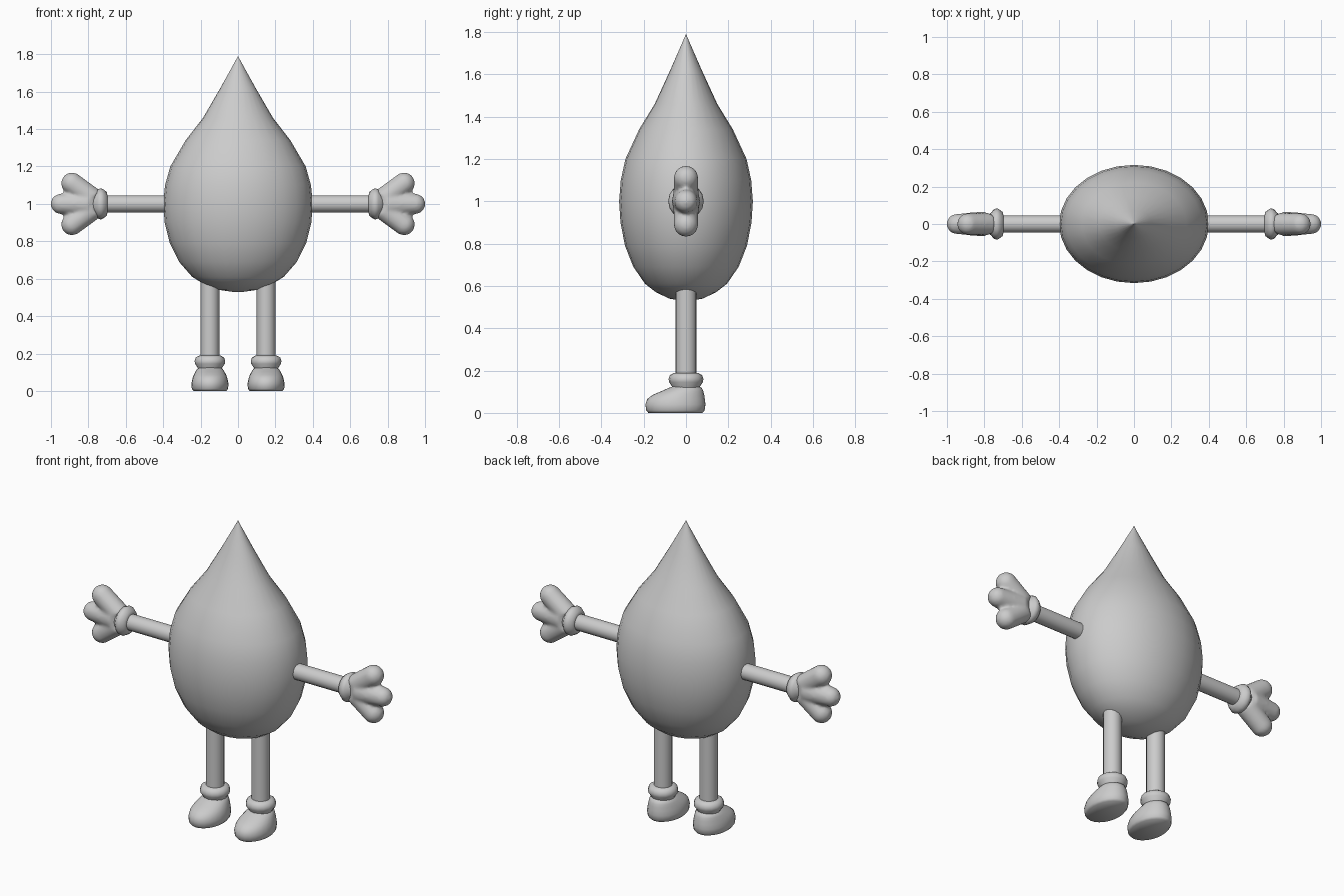
import bpy, bmesh, math
from mathutils import Matrix, Vector

if "Cube" in bpy.data.objects:
    bpy.data.objects.remove(bpy.data.objects["Cube"])

grey = bpy.data.materials.new("plain grey")
grey.use_nodes = True
COLOUR = (0.6, 0.6, 0.6, 1)
grey.diffuse_color = COLOUR
grey.node_tree.nodes["Principled BSDF"].inputs["Base Color"].default_value = COLOUR


def finish(name, bm, angle=60):
    bmesh.ops.recalc_face_normals(bm, faces=bm.faces)
    mesh = bpy.data.meshes.new(name)
    bm.to_mesh(mesh)
    bm.free()
    mesh.materials.append(grey)
    ob = bpy.data.objects.new(name, mesh)
    bpy.context.collection.objects.link(ob)
    bpy.ops.object.select_all(action="DESELECT")
    ob.select_set(True)
    bpy.context.view_layer.objects.active = ob
    bpy.ops.object.shade_smooth_by_angle(angle=math.radians(angle))
    return ob


def loft(name, sections, matrix=Matrix(), sides=24):
    """Skin stacked ellipses given as (height, x radius, y radius, y centre)."""
    bm = bmesh.new()
    rings = []
    for z, rx, ry, cy in sections:
        rings.append([bm.verts.new((rx * math.cos(a), cy + ry * math.sin(a), z))
                      for a in (math.tau * i / sides for i in range(sides))])
    for low, high in zip(rings, rings[1:]):
        for i in range(sides):
            j = (i + 1) % sides
            bm.faces.new((low[i], low[j], high[j], high[i]))
    bm.faces.new(rings[0])
    bm.faces.new(rings[-1])
    bm.transform(matrix)
    return finish(name, bm)


def turned(name, profile, matrix, sides=16):
    return loft(name, [(z, r, r, 0) for z, r in profile], matrix, sides)


def add_ball(bm, centre, scale):
    bmesh.ops.create_uvsphere(bm, u_segments=20, v_segments=12, radius=1,
                              matrix=Matrix.Translation(centre) @ Matrix.Diagonal((*scale, 1)))


def add_finger(bm, start, end, r1, r2):
    """Tapered finger with a round tip."""
    start, end = Vector(start), Vector(end)
    direction = end - start
    turn = direction.to_track_quat("Z", "Y").to_matrix().to_4x4()
    bmesh.ops.create_cone(bm, cap_ends=True, segments=20, radius1=r1, radius2=r2,
                          depth=direction.length,
                          matrix=Matrix.Translation((start + end) / 2) @ turn)
    add_ball(bm, end, (r2, r2, r2))


# Drop-shaped body, slightly flattened front to back
body = [(0.53, 0.03), (0.54, 0.10), (0.57, 0.18), (0.61, 0.245), (0.69, 0.315),
        (0.79, 0.365), (0.90, 0.392), (1.0, 0.40), (1.10, 0.39), (1.20, 0.362),
        (1.34, 0.28), (1.46, 0.187), (1.62, 0.094), (1.77, 0.011), (1.79, 0.001)]
loft("body", [(z, r, r * 0.79, 0) for z, r in body], sides=28)

for side, s in (("left", 1), ("right", -1)):
    # Arm and wrist cuff, turned along x
    out = Matrix.Translation((0, 0, 1)) @ Matrix.Rotation(s * math.pi / 2, 4, "Y")
    turned(side + "_arm", [(0.34, 0.046), (0.74, 0.046)], out)
    turned(side + "_wrist_cuff", [(0.698, 0.045), (0.702, 0.064), (0.718, 0.076), (0.732, 0.084),
                                  (0.75, 0.078), (0.765, 0.06), (0.78, 0.05)], out)

    # Three-fingered hand, blended into one skin
    bm = bmesh.new()
    add_ball(bm, (s * 0.81, 0, 1), (0.075, 0.062, 0.078))
    add_finger(bm, (s * 0.80, 0, 1), (s * 0.948, 0, 1), 0.068, 0.054)
    for up in (1, -1):
        add_finger(bm, (s * 0.775, 0, 1 + up * 0.025), (s * 0.888, 0, 1 + up * 0.11), 0.06, 0.058)
    hand = finish(side + "_hand", bm)
    skin = hand.modifiers.new("blend", "REMESH")
    skin.mode = "VOXEL"
    skin.voxel_size = 0.01
    skin.use_smooth_shade = True
    soft = hand.modifiers.new("soften", "SMOOTH")
    soft.factor = 0.5
    soft.iterations = 5

    # Leg, ankle cuff and shoe
    place = Matrix.Translation((s * 0.15, 0, 0))
    turned(side + "_leg", [(0.12, 0.05), (0.62, 0.05)], place)
    turned(side + "_ankle_cuff", [(0.10, 0.06), (0.125, 0.066), (0.145, 0.08), (0.16, 0.082),
                                  (0.178, 0.076), (0.188, 0.06), (0.19, 0.045)], place)
    loft(side + "_shoe", [(0, 0.088, 0.128, -0.05), (0.012, 0.097, 0.138, -0.05),
                          (0.04, 0.099, 0.142, -0.05), (0.065, 0.094, 0.136, -0.047),
                          (0.085, 0.087, 0.122, -0.036), (0.102, 0.078, 0.10, -0.018),
                          (0.118, 0.068, 0.078, -0.004), (0.13, 0.05, 0.05, 0)], place)
